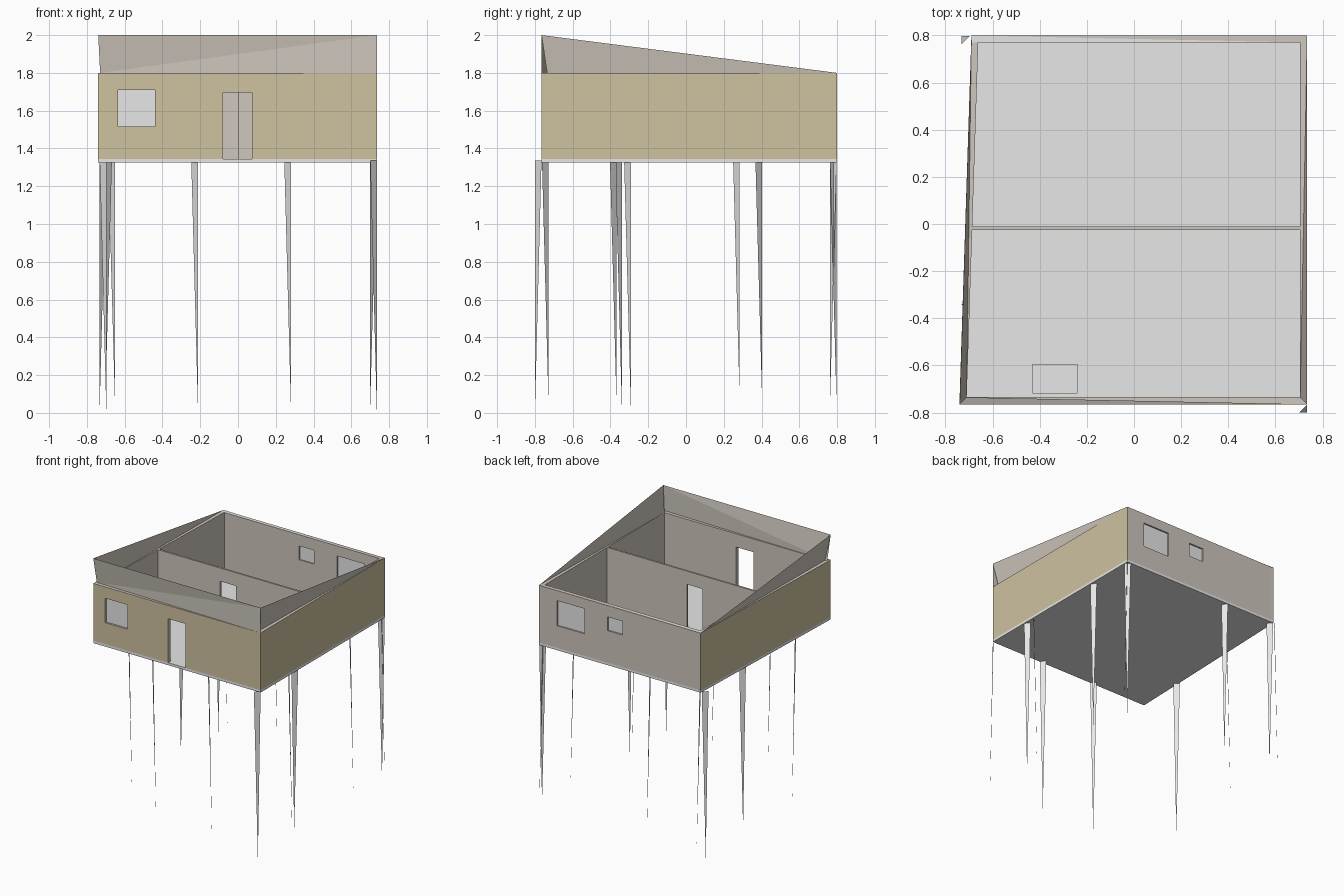
import bpy, bmesh
from mathutils import Vector

cube = bpy.data.objects.get("Cube")
if cube:
    bpy.data.objects.remove(cube, do_unlink=True)


def make_material(name, rgb):
    mat = bpy.data.materials.new(name)
    mat.use_nodes = True
    mat.diffuse_color = (*rgb, 1)
    mat.node_tree.nodes["Principled BSDF"].inputs["Base Color"].default_value = (*rgb, 1)
    return mat


TAN = make_material("tan cladding", (0.62, 0.54, 0.35))
BROWN = make_material("grey brown plaster", (0.62, 0.57, 0.51))
LIGHT = make_material("light grey", (0.8, 0.8, 0.8))

FLOOR, WALL_TOP, ROOF_TOP, THICK = 1.345, 1.8, 2.0, 0.03
FRONT, BACK, RIGHT = -0.765, 0.8, 0.735
LEFT_FRONT, LEFT_BACK = -0.74, -0.69


def finish(name, bm, *mats):
    mesh = bpy.data.meshes.new(name)
    bm.to_mesh(mesh)
    bm.free()
    for mat in mats:
        mesh.materials.append(mat)
    obj = bpy.data.objects.new(name, mesh)
    bpy.context.collection.objects.link(obj)
    return obj


def sheet(name, mat, *polygons):
    """Flat polygons given as corner points."""
    bm = bmesh.new()
    for points in polygons:
        bm.faces.new([bm.verts.new(p) for p in points])
    return finish(name, bm, mat)


def slab(name, mat, outline, low, high):
    """Upright prism over an outline."""
    bm = bmesh.new()
    base = bm.faces.new([bm.verts.new((x, y, low)) for x, y in outline])
    grown = bmesh.ops.extrude_face_region(bm, geom=[base])["geom"]
    verts = [v for v in grown if isinstance(v, bmesh.types.BMVert)]
    bmesh.ops.translate(bm, verts=verts, vec=(0, 0, high - low))
    bmesh.ops.recalc_face_normals(bm, faces=bm.faces)
    return finish(name, bm, mat)


def wall(name, start, end, openings=(), thick=THICK):
    """Wall from start to end with (x0, x1, z0, z1) openings, thickened to the left."""
    start, end = Vector((*start, 0)), Vector((*end, 0))
    along = (end - start).normalized()
    inward = Vector((-along.y, along.x, 0))
    length = (end - start).length
    holes = []
    for x0, x1, z0, z1 in openings:
        u = sorted((x - start.x) * along.x for x in (x0, x1))
        holes.append((u[0], u[1], z0, z1))
    us = sorted({0, length, *(u for h in holes for u in h[:2])})
    zs = sorted({FLOOR, WALL_TOP, *(z for h in holes for z in h[2:])})
    bm = bmesh.new()
    grid = {(u, z): bm.verts.new(start + along * u + Vector((0, 0, z))) for u in us for z in zs}
    for u0, u1 in zip(us, us[1:]):
        for z0, z1 in zip(zs, zs[1:]):
            u, z = (u0 + u1) / 2, (z0 + z1) / 2
            if not any(h[0] < u < h[1] and h[2] < z < h[3] for h in holes):
                bm.faces.new([grid[k] for k in ((u0, z0), (u1, z0), (u1, z1), (u0, z1))])
    grown = bmesh.ops.extrude_face_region(bm, geom=bm.faces[:])["geom"]
    verts = [v for v in grown if isinstance(v, bmesh.types.BMVert)]
    bmesh.ops.translate(bm, verts=verts, vec=inward * thick)
    bmesh.ops.delete(bm, geom=[v for v in bm.verts if not v.link_faces], context="VERTS")
    bmesh.ops.recalc_face_normals(bm, faces=bm.faces)
    # Tan on the outer front and sides, plaster everywhere else
    for face in bm.faces:
        n, c = face.normal, face.calc_center_median()
        front = n.y < -0.9 and c.y < FRONT + 0.01
        side = abs(n.x) > 0.9 and n.x * c.x > 0 and abs(c.x) > 0.68
        face.material_index = 0 if front or side else 1
    return finish(name, bm, TAN, BROWN)


def pane(name, opening, y):
    x0, x1, z0, z1 = opening
    slab(name, LIGHT, [(x0, y), (x1, y), (x1, y + 0.008), (x0, y + 0.008)], z0, z1)


# Floor, skewed along the right-hand edge
slab("floor", LIGHT, [(LEFT_FRONT, FRONT), (RIGHT, FRONT), (RIGHT, BACK), (LEFT_BACK, BACK)],
     1.325, FLOOR)
slab("floor_mat", LIGHT, [(-0.43, -0.72), (-0.24, -0.72), (-0.24, -0.595), (-0.43, -0.595)],
     FLOOR, FLOOR + 0.012)

# Walls with their openings
front_window = (-0.635, -0.44, 1.515, 1.71)
front_door = (-0.08, 0.075, FLOOR, 1.695)
inner_door = (-0.14, 0.0, FLOOR, 1.695)
large_window = (0.335, 0.575, 1.52, 1.72)
small_window = (0.0, 0.13, 1.6, 1.71)
inner_front = FRONT + THICK
wall("front_wall", (LEFT_FRONT, FRONT), (RIGHT, FRONT), [front_window, front_door])
wall("left_side_wall", (RIGHT, inner_front), (RIGHT, BACK))
wall("right_side_wall", (LEFT_BACK, BACK), (LEFT_FRONT, inner_front))
wall("back_wall", (RIGHT - THICK, BACK), (LEFT_BACK + THICK, BACK), [large_window, small_window])
wall("inner_wall", (-0.69, -0.025), (RIGHT - THICK, -0.025), [inner_door], 0.015)

# Window panes
pane("front_window_pane", front_window, FRONT + 0.015)
pane("large_back_pane", large_window, BACK - 0.02)
pane("small_back_pane", small_window, BACK - 0.02)

# Sloping roof edge above the walls
top_r = (LEFT_FRONT, FRONT, ROOF_TOP)
top_l = (RIGHT, FRONT, ROOF_TOP)
foot_r = (LEFT_FRONT + 0.01, inner_front, WALL_TOP)
foot_l = (RIGHT, FRONT, WALL_TOP)
sheet("front_roof_edge", BROWN, (foot_r, top_l, top_r), (foot_r, foot_l, top_l))
sheet("left_roof_edge", BROWN,
      (top_l, (RIGHT - THICK, inner_front, WALL_TOP), (RIGHT, BACK, WALL_TOP)))
sheet("right_roof_edge", BROWN,
      (top_r, (LEFT_BACK, BACK, WALL_TOP), (LEFT_FRONT + THICK, inner_front, WALL_TOP)))
sheet("back_roof_edge", LIGHT,
      ((RIGHT, BACK - THICK, 1.802), (LEFT_BACK, BACK, 1.802), (LEFT_BACK, BACK - THICK, 1.802)))

# Stilts: diagonal blades tapering to a point; lean is the diagonal, then the tip corner
HALF = 0.0175
stilts = [
    (0.7175, -0.7825, 1, (1, -1), 0.0), (0.7175, -0.31, 1, (-1, 1), 0.04),
    (0.7175, -0.385, -1, (1, 1), 0.03), (0.7175, 0.385, -1, (1, 1), 0.08),
    (0.7175, 0.78, -1, (1, 1), 0.02), (0.7175, 0.78, 1, (1, -1), 0.05),
    (0.2625, -0.745, -1, (1, 1), 0.03), (-0.23, -0.745, -1, (1, 1), 0.03),
    (-0.23, 0.78, -1, (1, 1), 0.04), (-0.715, -0.357, -1, (1, 1), 0.02),
    (-0.685, 0.267, 1, (-1, 1), 0.05), (-0.67, 0.78, -1, (1, 1), 0.09),
    (-0.715, 0.78, 1, (-1, 1), 0.02),
]
for i, (x, y, lean, tip, z) in enumerate(stilts, 1):
    sheet(f"stilt_{i}", LIGHT, ((x - HALF, y - lean * HALF, 1.335),
                                (x + HALF, y + lean * HALF, 1.335),
                                (x + tip[0] * HALF, y + tip[1] * HALF, z)))
